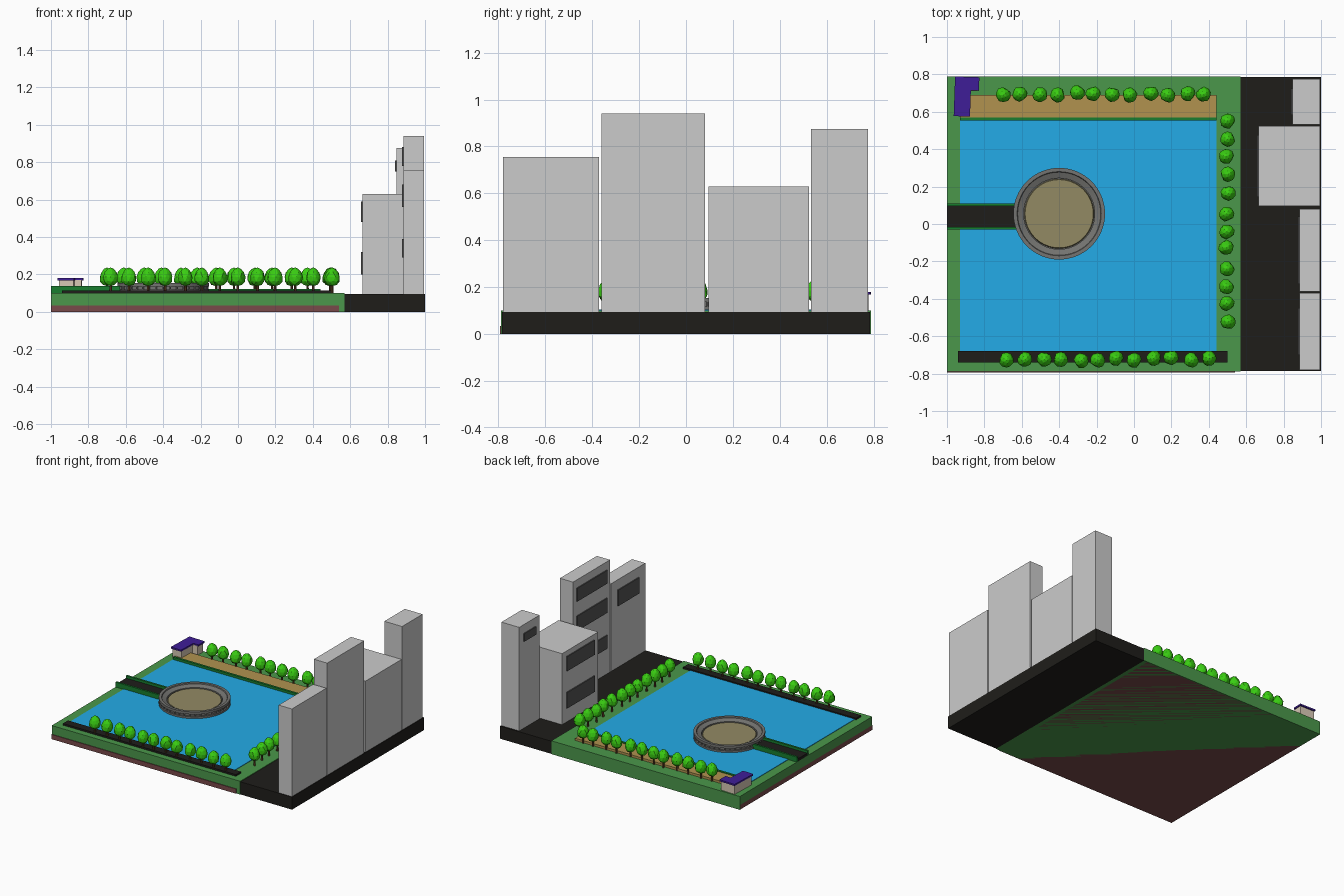
import bpy, bmesh, math, random
from mathutils import Matrix, Vector

if "Cube" in bpy.data.objects:
    bpy.data.objects.remove(bpy.data.objects["Cube"])

random.seed(4)


def mat(name, r, g, b):
    m = bpy.data.materials.new(name)
    m.diffuse_color = (*[(c / 255) ** 2.2 for c in (r, g, b)], 1)
    m.use_nodes = True
    m.node_tree.nodes["Principled BSDF"].inputs["Base Color"].default_value = m.diffuse_color
    return m


GREEN = mat("grass", 76, 150, 76)
HEDGE = mat("hedge", 30, 125, 50)
SOIL = mat("soil", 120, 75, 75)
ASPHALT = mat("asphalt", 36, 35, 32)
WATER = mat("water", 40, 170, 230)
SAND = mat("sand", 175, 145, 80)
FLOOR = mat("arena_floor", 145, 137, 100)
STONE = mat("stone", 115, 115, 112)
LEAF = mat("leaf", 60, 205, 25)
BARK = mat("bark", 95, 65, 40)
ROOF = mat("roof", 65, 35, 150)
WALL = mat("wall", 215, 200, 180)
GLASS = mat("window", 85, 85, 85)


def obj(name, bm, material=None):
    me = bpy.data.meshes.new(name)
    bmesh.ops.recalc_face_normals(bm, faces=bm.faces)
    bm.to_mesh(me)
    bm.free()
    if material:
        me.materials.append(material)
    o = bpy.data.objects.new(name, me)
    bpy.context.collection.objects.link(o)
    return o


def add_box(bm, x0, x1, y0, y1, z0, z1):
    m = Matrix.Translation(((x0 + x1) / 2, (y0 + y1) / 2, (z0 + z1) / 2))
    m = m @ Matrix.Diagonal((x1 - x0, y1 - y0, z1 - z0, 1))
    bmesh.ops.create_cube(bm, size=1, matrix=m)


def box(name, material, *dims):
    bm = bmesh.new()
    add_box(bm, *dims)
    return obj(name, bm, material)


def prism(name, pts, z0, z1, material):
    """Extrude a flat outline upwards."""
    bm = bmesh.new()
    f = bm.faces.new([bm.verts.new((x, y, z0)) for x, y in pts])
    r = bmesh.ops.extrude_face_region(bm, geom=[f])
    for v in r["geom"]:
        if isinstance(v, bmesh.types.BMVert):
            v.co.z = z1
    return obj(name, bm, material)


def lathe(name, profile, material, centre, n=64):
    """Spin a closed radius/height profile into a ring."""
    bm = bmesh.new()
    rings = [[bm.verts.new((r * math.cos(2 * math.pi * i / n), r * math.sin(2 * math.pi * i / n), z))
              for i in range(n)] for r, z in profile]
    for k in range(len(rings)):
        a, b = rings[k], rings[(k + 1) % len(rings)]
        for i in range(n):
            j = (i + 1) % n
            bm.faces.new((a[i], a[j], b[j], b[i]))
    o = obj(name, bm, material)
    o.location = (*centre, 0)
    return o


# Ground slabs
box("park_ground", GREEN, -1, 0.57, -0.788, 0.788, 0, 0.10)
box("soil_layer", SOIL, -1.0, 0.54, -0.793, 0.78, 0, 0.035)
box("city_ground", ASPHALT, 0.57, 1, -0.785, 0.785, 0, 0.095)

# Lake, promenade, beach and its hedge
box("lake", WATER, -0.93, 0.44, -0.68, 0.555, 0.09, 0.104)
box("promenade", ASPHALT, -0.94, 0.50, -0.74, -0.68, 0.09, 0.113)
box("beach", SAND, -0.93, 0.44, 0.57, 0.69, 0.09, 0.117)
box("beach_hedge", HEDGE, -0.93, 0.44, 0.553, 0.57, 0.09, 0.122)

# Causeway with hedges on both sides
box("causeway", ASPHALT, -1, -0.63, -0.015, 0.095, 0.09, 0.12)
for y in (-0.03, 0.095):
    box("causeway_hedge", HEDGE, -1, -0.63, y, y + 0.015, 0.09, 0.138)

# Round arena: stacked rings, columns and sand floor
C = (-0.40, 0.055)
lathe("arena_base", [(0.16, 0.09), (0.245, 0.09), (0.245, 0.118), (0.16, 0.118)], STONE, C)
lathe("arena_crown", [(0.19, 0.118), (0.232, 0.118), (0.232, 0.136), (0.245, 0.136),
                      (0.245, 0.155), (0.225, 0.155), (0.222, 0.148), (0.19, 0.136)], STONE, C)
bm = bmesh.new()
for i in range(40):
    a = 2 * math.pi * i / 40
    bmesh.ops.create_cone(bm, cap_ends=True, segments=6, radius1=0.005, radius2=0.005, depth=0.02,
                          matrix=Matrix.Translation((C[0] + 0.238 * math.cos(a), C[1] + 0.238 * math.sin(a), 0.127)))
obj("arena_columns", bm, STONE)
bm = bmesh.new()
bmesh.ops.create_cone(bm, cap_ends=True, segments=64, radius1=0.192, radius2=0.182, depth=0.032,
                      matrix=Matrix.Translation((*C, 0.116)))
obj("arena_floor", bm, FLOOR)

# L-shaped pavilion, slightly turned
OUT = [(-0.96, 0.575), (-0.873, 0.575), (-0.873, 0.715), (-0.83, 0.715), (-0.83, 0.787), (-0.96, 0.787)]
mid = Vector((-0.905, 0.69))
turned = [mid + Matrix.Rotation(math.radians(-2), 2) @ (Vector(p) - mid) for p in OUT]
inner = [mid + (p - mid) * 0.9 for p in turned]
prism("pavilion_walls", inner, 0.10, 0.17, WALL)
prism("pavilion_roof", turned, 0.168, 0.18, ROOF)

# Tower blocks: x0, y0, y1, top, windows as (z0, z1), side margin
BLOCKS = [(0.885, -0.78, -0.37, 0.755, [(0.56, 0.68)], 0.08),
          (0.885, -0.36, 0.08, 0.94, [(0.29, 0.39), (0.56, 0.67), (0.78, 0.88)], 0.04),
          (0.665, 0.095, 0.525, 0.63, [(0.20, 0.32), (0.48, 0.59)], 0.05),
          (0.847, 0.532, 0.775, 0.875, [(0.75, 0.81)], 0.05)]
for x0, y0, y1, top, wins, m in BLOCKS:
    box("tower_block", None, x0, 0.995, y0, y1, 0.09, top)
    bm = bmesh.new()
    for a, b in wins:
        add_box(bm, x0 - 0.008, x0 + 0.01, y0 + m, y1 - m, a, b)
    obj("tower_windows", bm, GLASS)

# Tree: egg-shaped faceted crown on a thin trunk
bm = bmesh.new()
bmesh.ops.create_icosphere(bm, subdivisions=2, radius=1)
for v in bm.verts:
    z = v.co.z
    w = 0.041 * (1 - 0.22 * z) * random.uniform(0.88, 1.06)
    v.co = (v.co.x * w, v.co.y * w, 0.087 + z * 0.05)
crown = obj("tree_crown", bm, LEAF)
bm = bmesh.new()
bmesh.ops.create_cone(bm, cap_ends=True, segments=6, radius1=0.008, radius2=0.006, depth=0.07,
                      matrix=Matrix.Translation((0, 0, 0.03)))
trunk = obj("tree_trunk", bm, BARK)

# Three rows of twelve trees
spots = []
for i in range(12):
    spots += [(-0.68 + i * 0.098, -0.722), (-0.705 + i * 0.0985, 0.697), (0.497, 0.555 - i * 0.0985)]
for x, y in spots:
    turn = random.uniform(0, 6.28)
    dx, dy = random.uniform(-0.008, 0.008), random.uniform(-0.008, 0.008)
    for part in (crown, trunk):
        o = part.copy()
        bpy.context.collection.objects.link(o)
        o.location = (x + dx, y + dy, 0.10)
        o.rotation_euler.z = turn
for part in (crown, trunk):
    bpy.data.objects.remove(part)
